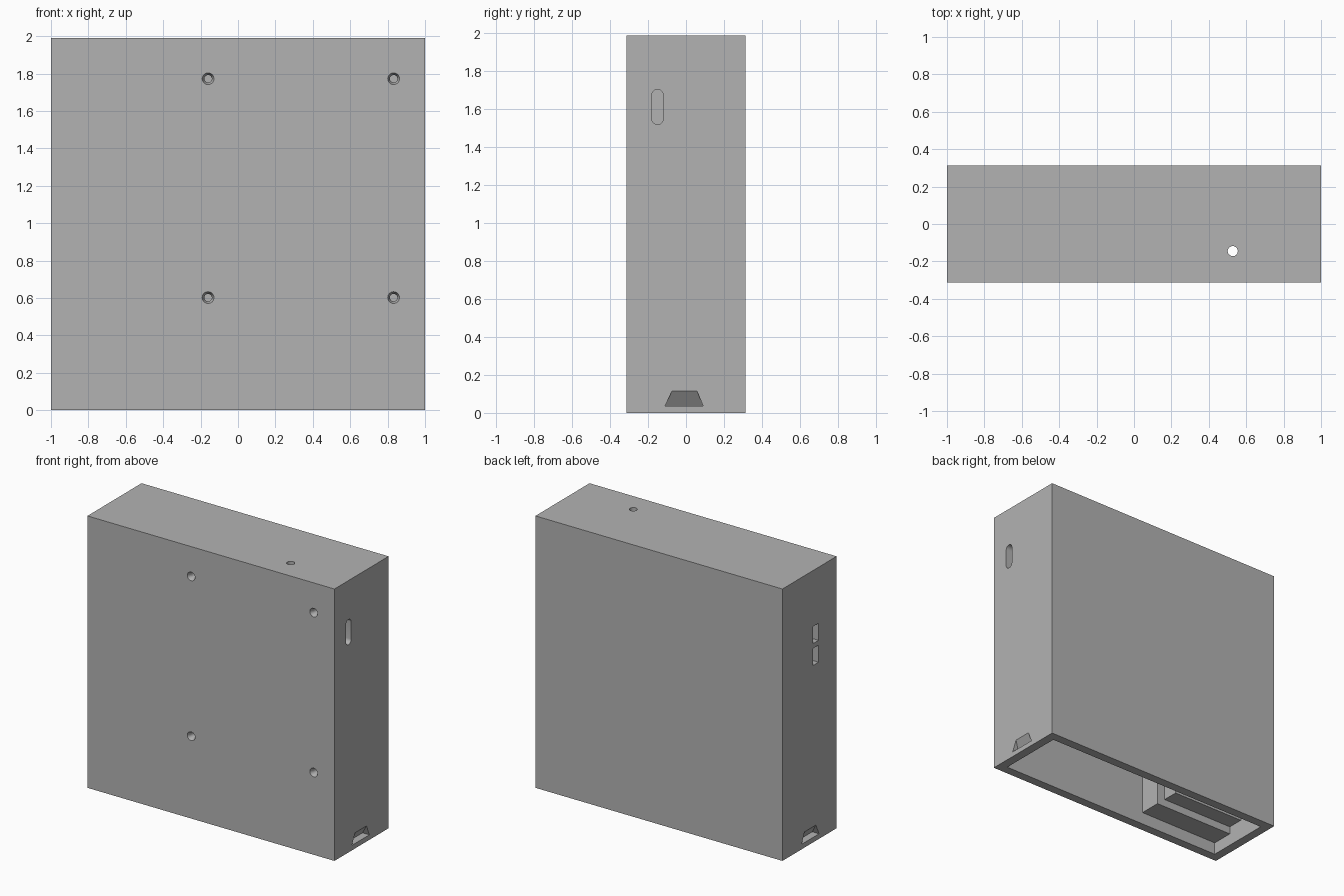
import bpy, bmesh, math
from mathutils import Matrix, Vector

if "Cube" in bpy.data.objects:
    bpy.data.objects.remove(bpy.data.objects["Cube"])

W, D, H, T = 1.0, 0.313, 1.99, 0.066   # half width, half depth, height, wall

grey = bpy.data.materials.new("plain grey")
grey.diffuse_color = (0.45, 0.45, 0.45, 1)
grey.use_nodes = True
grey.node_tree.nodes["Principled BSDF"].inputs["Base Color"].default_value = grey.diffuse_color


def finish(name, bm):
    bmesh.ops.recalc_face_normals(bm, faces=bm.faces)
    me = bpy.data.meshes.new(name)
    bm.to_mesh(me)
    bm.free()
    ob = bpy.data.objects.new(name, me)
    bpy.context.collection.objects.link(ob)
    me.materials.append(grey)
    return ob


def box(name, x0, x1, y0, y1, z0, z1):
    bm = bmesh.new()
    size = Matrix.Diagonal((x1 - x0, y1 - y0, z1 - z0, 1))
    mid = Matrix.Translation(((x0 + x1) / 2, (y0 + y1) / 2, (z0 + z1) / 2))
    bmesh.ops.create_cube(bm, size=1, matrix=mid @ size)
    return finish(name, bm)


def cone(name, centre, r1, r2, depth, axis):
    bm = bmesh.new()
    turn = Vector(axis).to_track_quat('Z', 'Y').to_matrix().to_4x4()
    bmesh.ops.create_cone(bm, cap_ends=True, segments=32, radius1=r1, radius2=r2,
                          depth=depth, matrix=Matrix.Translation(centre) @ turn)
    return finish(name, bm)


def loft(name, a, b):
    """Solid between two matching outlines."""
    bm = bmesh.new()
    va, vb = [bm.verts.new(p) for p in a], [bm.verts.new(p) for p in b]
    n = len(va)
    bm.faces.new(va)
    bm.faces.new(vb)
    for i in range(n):
        j = (i + 1) % n
        bm.faces.new((va[i], va[j], vb[j], vb[i]))
    return finish(name, bm)


def cut(target, cutter):
    m = target.modifiers.new("cut", 'BOOLEAN')
    m.operation, m.solver, m.object = 'DIFFERENCE', 'EXACT', cutter
    bpy.context.view_layer.objects.active = target
    bpy.ops.object.modifier_apply(modifier=m.name)
    bpy.data.objects.remove(cutter)


# Hollow case, open at the bottom
case = box("case", -W, W, -D, D, 0, H)
cut(case, box("cavity", -W + T, W - T, -D + T, D - T, -0.1, H - T))

# Countersunk screw holes in the front wall
for x in (-0.16, 0.832):
    for z in (0.602, 1.772):
        cut(case, cone("screw_hole", (x, -D + 0.03, z), 0.02, 0.02, 0.2, (0, 1, 0)))
        cut(case, cone("countersink", (x, -D + 0.01, z), 0.036, 0.018, 0.04, (0, 1, 0)))

# Round hole in the top
cut(case, cone("top_hole", (0.528, -0.145, H), 0.027, 0.027, 0.3, (0, 0, 1)))

# Rounded slot in the right wall
outline = []
for k in range(26):
    a = math.pi * (k if k < 13 else k - 1) / 12
    zc = 1.675 if k < 13 else 1.55
    outline.append((-0.15 + 0.03 * math.cos(a), zc + 0.03 * math.sin(a)))
cut(case, loft("side_slot", [(W - 0.15, y, z) for y, z in outline],
               [(W + 0.1, y, z) for y, z in outline]))

# Two upright slots in the left wall
for z in (1.295, 1.455):
    cut(case, box("port_slot", -W - 0.1, -W + 0.15, -0.104, -0.041, z, z + 0.125))

# Wedge-shaped finger grips low on both side walls
for s in (-1, 1):
    e = 0.01                      # overshoot outside the wall
    lo, hi, deep = 0.037, 0.115, 0.055
    near = [(s * (W + e), -0.11, lo), (s * (W + e), 0.09, lo),
            (s * (W + e), 0.058, hi), (s * (W + e), -0.074, hi)]
    far = [(s * (W - deep), -0.11, lo), (s * (W - deep), 0.09, lo),
           (s * W, 0.058, hi), (s * W, -0.074, hi)]
    cut(case, loft("finger_grip", near, far))

# Inner holder on the front wall, with a raised block on its back
box("holder_base", -W + T, -0.283, -D + T, -0.085, 0.09, 1.1)
box("holder_block", -W + T, -0.347, -0.085, 0.033, 0.146, 1.04)

# Smooth the hole walls, keep edges sharp
bpy.ops.object.select_all(action='DESELECT')
case.select_set(True)
bpy.context.view_layer.objects.active = case
bpy.ops.object.shade_smooth_by_angle(angle=math.radians(30))
